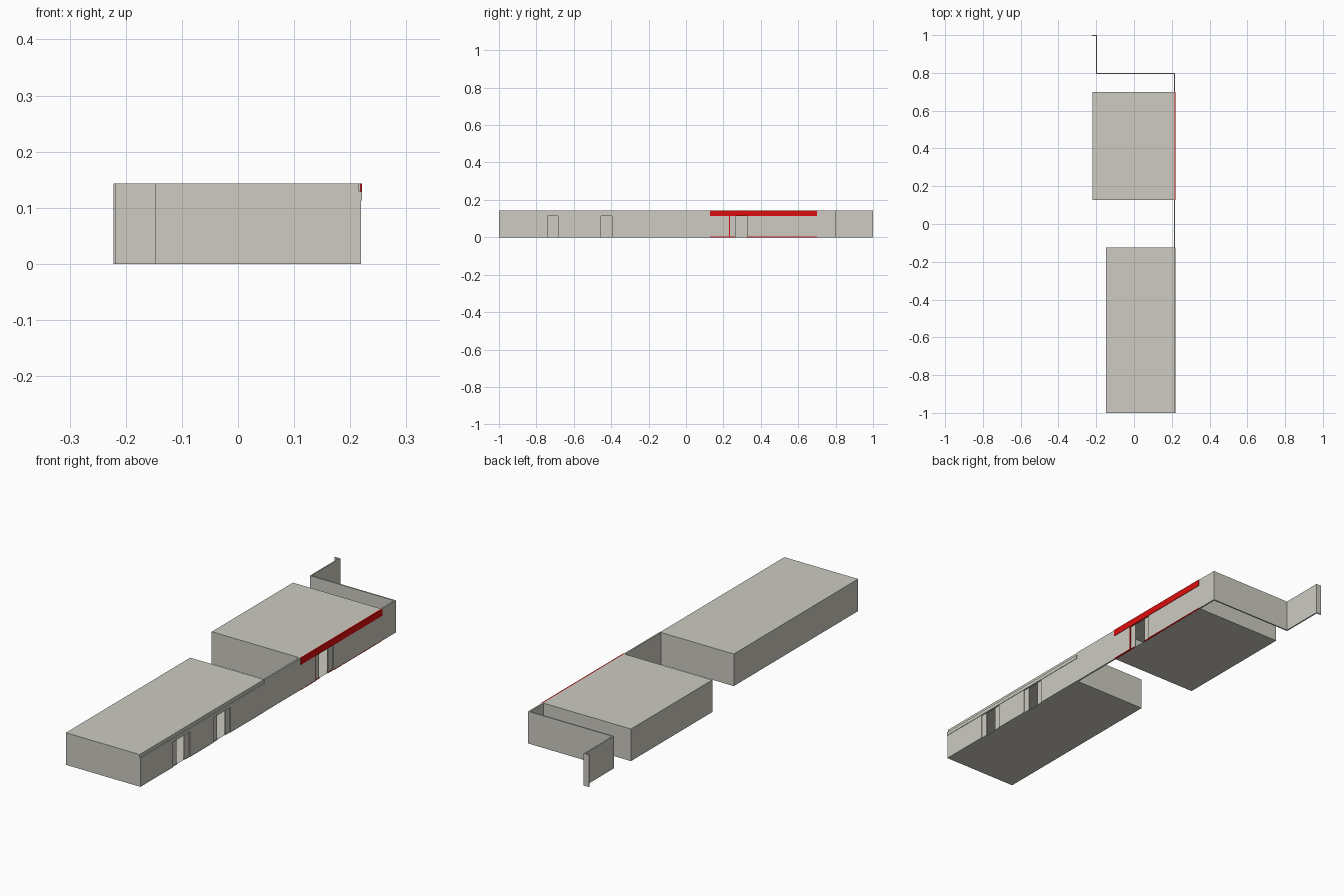
import bpy, bmesh

if "Cube" in bpy.data.objects:
    bpy.data.objects.remove(bpy.data.objects["Cube"])

H = 0.143          # building height
DOOR_H = 0.113     # door and fascia underside height


def material(name, rgb):
    m = bpy.data.materials.new(name)
    m.diffuse_color = (*rgb, 1)
    m.use_nodes = True
    m.node_tree.nodes["Principled BSDF"].inputs["Base Color"].default_value = m.diffuse_color
    return m


STONE = material("pale_stone", (0.61, 0.60, 0.535))
RED = material("sign_red", (0.72, 0.004, 0.004))


def box(name, x, y, z, mat=STONE, open_front=False):
    """Box from three (min, max) ranges; open_front leaves out the +x side."""
    bm = bmesh.new()
    bmesh.ops.create_cube(bm, size=1)
    for v in bm.verts:
        v.co = [r[0] if c < 0 else r[1] for c, r in zip(v.co, (x, y, z))]
    if open_front:
        side = [f for f in bm.faces if f.calc_center_median().x > x[1] - 1e-5]
        bmesh.ops.delete(bm, geom=side, context='FACES')
    me = bpy.data.meshes.new(name)
    bm.to_mesh(me)
    bm.free()
    me.materials.append(mat)
    ob = bpy.data.objects.new(name, me)
    bpy.context.collection.objects.link(ob)
    return ob


def building(name, left, y0, y1, doors, fascia_z, accent):
    """Hollow block with a shop front cut by recessed doorways.
    Each door is (recess start, door start, door end, recess end)."""
    box(name + "_shell", (left, 0.215), (y0, y1), (0, H), open_front=True)
    # wall over the doors and projecting fascia band
    box(name + "_upper_wall", (0.211, 0.2155), (y0, y1), (DOOR_H, H))
    box(name + "_fascia", (0.2155, 0.2208), (y0, y1), fascia_z, accent)
    # front wall panels between recesses
    edges = [y0] + [y for d in doors for y in (d[0], d[3])] + [y1]
    for a, b in zip(edges[::2], edges[1::2]):
        box(name + "_front_wall", (0.211, 0.219), (a, b), (0.003, DOOR_H))
        box(name + "_kerb", (0.211, 0.2193), (a, b), (0, 0.003), accent)
    # set-back side panels beside each open doorway
    for r0, d0, d1, r1 in doors:
        for a, b in ((r0, d0), (d1, r1)):
            box(name + "_door_side", (0.211, 0.2145), (a, b), (0.003, DOOR_H))
            box(name + "_door_kerb", (0.211, 0.217), (a, b), (0, 0.003), accent)


# Long front building with two doorways
building("long_shop", -0.148, -1.0, -0.125,
         [(-0.77, -0.74, -0.685, -0.652), (-0.484, -0.454, -0.396, -0.366)],
         (DOOR_H, 0.129), STONE)

# Rear building with one doorway and red sign band
building("rear_shop", -0.219, 0.128, 0.70,
         [(0.235, 0.265, 0.326, 0.36)], (DOOR_H, H), RED)
box("door_trim", (0.2145, 0.2195), (0.231, 0.236), (0, DOOR_H), RED)

# Thin boundary wall: joins both buildings, then steps round the rear yard
T = 0.006
box("link_wall", (0.211, 0.218), (-0.125, 0.128), (0, H))
box("yard_side_wall", (0.211, 0.218), (0.70, 0.80), (0, H))
box("yard_back_wall", (-0.202, 0.218), (0.80 - T, 0.80), (0, H))
box("yard_step_wall", (-0.202, -0.202 + T), (0.80, 1.0), (0, H))
box("yard_end_wall", (-0.2215, -0.202), (1.0 - T, 1.0), (0, H))
